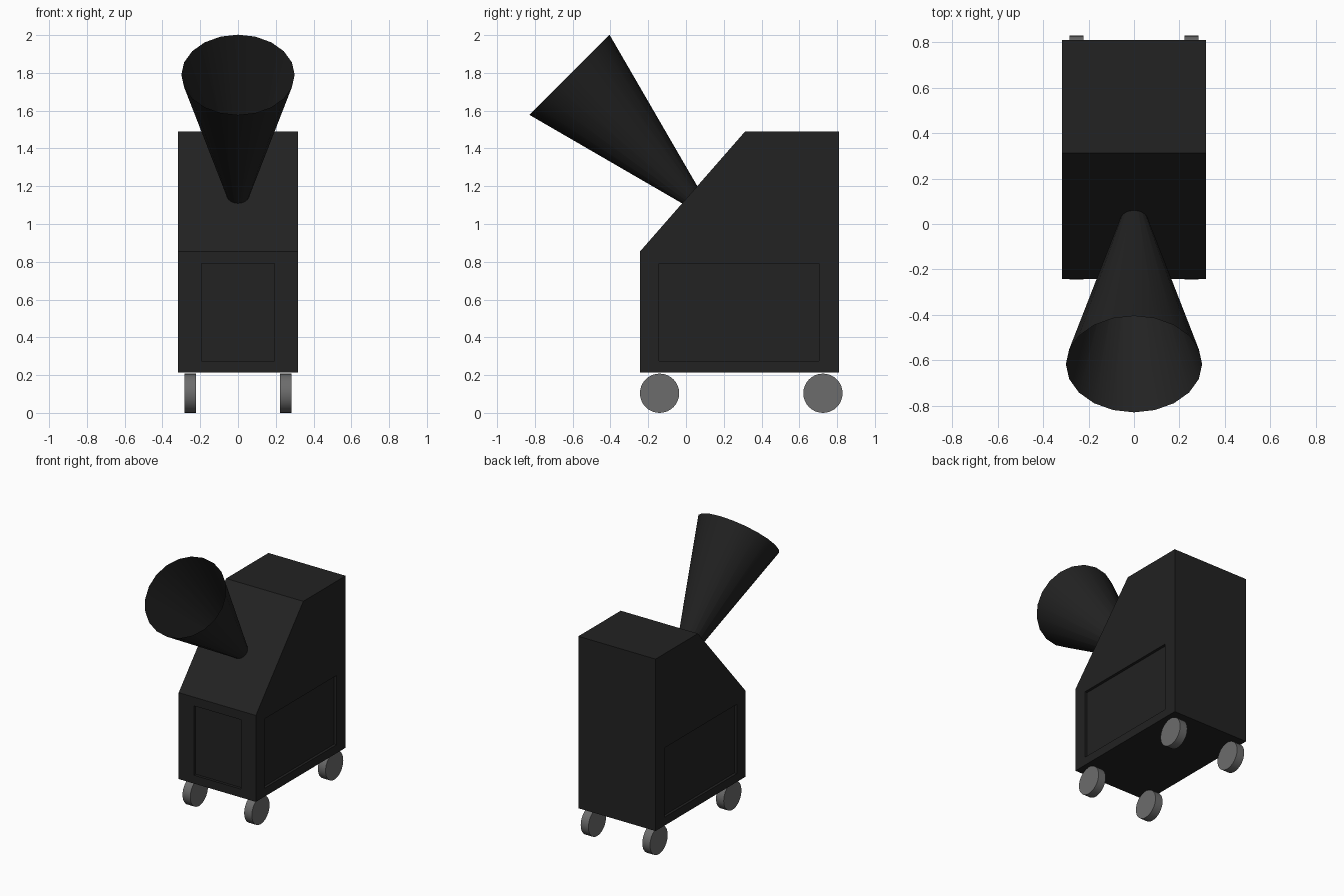
import bpy, bmesh
from math import pi
from mathutils import Matrix, Vector

if "Cube" in bpy.data.objects:
    bpy.data.objects.remove(bpy.data.objects["Cube"])


def material(name, v):
    m = bpy.data.materials.new(name)
    m.diffuse_color = (v, v, v, 1)
    m.use_nodes = True
    m.node_tree.nodes["Principled BSDF"].inputs["Base Color"].default_value = m.diffuse_color
    return m


black = material("black_paint", 0.016)
grey = material("grey_rubber", 0.15)


def finish(bm, name, mat, smooth=False):
    me = bpy.data.meshes.new(name)
    bm.to_mesh(me)
    bm.free()
    for p in me.polygons:
        p.use_smooth = smooth
    ob = bpy.data.objects.new(name, me)
    bpy.context.collection.objects.link(ob)
    me.materials.append(mat)
    if smooth:
        bpy.ops.object.select_all(action='DESELECT')
        ob.select_set(True)
        bpy.context.view_layer.objects.active = ob
        bpy.ops.object.shade_smooth_by_angle(angle=pi / 6)
    return ob


# Cabinet: lower box and sloped hood in one shell
W, FRONT, BACK, BOTTOM, MID, TOP = 0.317, -0.243, 0.81, 0.213, 0.855, 1.49
outline = [(FRONT, BOTTOM), (BACK, BOTTOM), (BACK, MID), (BACK, TOP), (0.313, TOP), (FRONT, MID)]
bm = bmesh.new()
left = [bm.verts.new((-W, y, z)) for y, z in outline]
right = [bm.verts.new((W, y, z)) for y, z in outline]
n = len(outline)
walls = [bm.faces.new((left[i], left[(i + 1) % n], right[(i + 1) % n], right[i])) for i in range(n)]
sides = []
for s in (left, right):
    sides.append(bm.faces.new((s[0], s[1], s[2], s[5])))
    bm.faces.new((s[5], s[2], s[3], s[4]))
bmesh.ops.recalc_face_normals(bm, faces=bm.faces[:])

# Recessed panels on the front and both sides
panels = [walls[5]] + sides
bmesh.ops.inset_individual(bm, faces=panels, thickness=0.05)
for f in panels:
    c = f.calc_center_median()
    for v in f.verts:
        if abs(f.normal.y) > 0.5:
            v.co.x = 0.193 if v.co.x > 0 else -0.193
        else:
            v.co.y = 0.705 if v.co.y > c.y else -0.143
        v.co.z = 0.79 if v.co.z > c.z else 0.275
for f in panels:
    f.normal_update()
bmesh.ops.inset_individual(bm, faces=panels, thickness=0.0, depth=-0.02)
finish(bm, "cabinet", black)

# Open horn, tilted 45 degrees, its tip buried in the slope
rim = Vector((0, -0.617, 1.79))
axis = Vector((0, 1, -1)).normalized()
bm = bmesh.new()
length = 1.116
bmesh.ops.create_cone(bm, cap_ends=False, segments=20, radius1=0.3, radius2=0.003, depth=length)
turn = Vector((0, 0, 1)).rotation_difference(axis).to_matrix().to_4x4()
bm.transform(Matrix.Translation(rim + axis * length / 2) @ turn)
finish(bm, "horn", black, True)

# Four wheels
for xn, x in (("left", -0.253), ("right", 0.253)):
    for yn, y in (("front", -0.14), ("back", 0.725)):
        bm = bmesh.new()
        bmesh.ops.create_cone(bm, cap_ends=True, segments=32, radius1=0.104, radius2=0.104, depth=0.063)
        bm.transform(Matrix.Translation((x, y, 0.104)) @ Matrix.Rotation(pi / 2, 4, 'Y'))
        finish(bm, f"{yn}_{xn}_wheel", grey, True)
